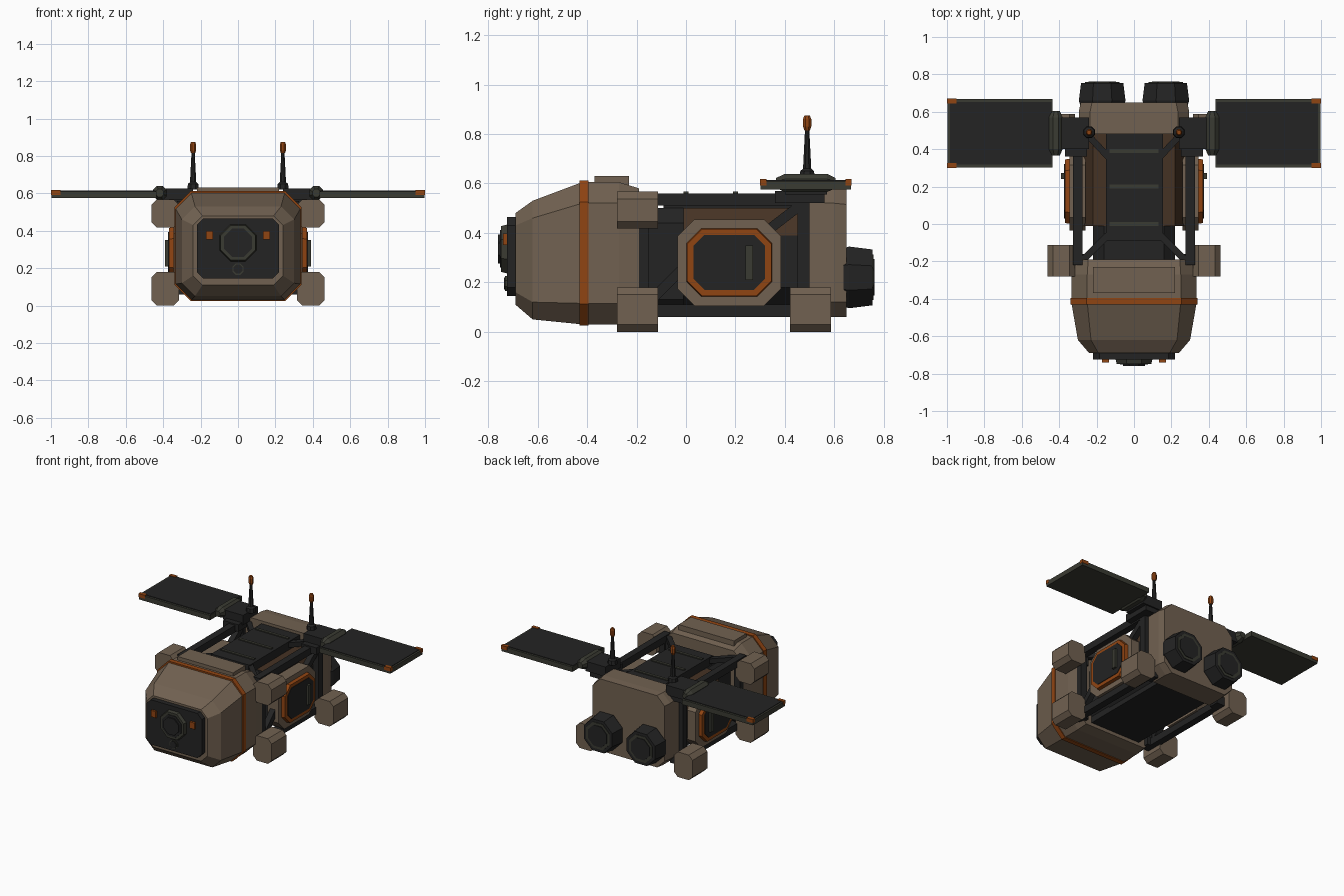
import bpy, bmesh, math
from mathutils import Vector

cube = bpy.data.objects.get("Cube")
if cube:
    bpy.data.objects.remove(cube)


def material(name, rgb):
    m = bpy.data.materials.new(name)
    m.use_nodes = True
    m.diffuse_color = (*rgb, 1)
    m.node_tree.nodes["Principled BSDF"].inputs["Base Color"].default_value = (*rgb, 1)
    return m


TAN = material("tan hull", (0.165, 0.120, 0.082))
DARK = material("charcoal", (0.017, 0.017, 0.017))
GREY = material("olive grey", (0.042, 0.043, 0.032))
ORANGE = material("burnt orange", (0.28, 0.058, 0.006))
BROWN = material("dark brown", (0.060, 0.032, 0.017))


def rect(u0, u1, v0, v1, c=0.0):
    """Rectangle outline with cut corners."""
    if not c:
        return [(u0, v0), (u1, v0), (u1, v1), (u0, v1)]
    return [(u0 + c, v0), (u1 - c, v0), (u1, v0 + c), (u1, v1 - c),
            (u1 - c, v1), (u0 + c, v1), (u0, v1 - c), (u0, v0 + c)]


def ngon(u, v, r, n=8):
    return [(u + r * math.cos(math.tau * (i + 0.5) / n),
             v + r * math.sin(math.tau * (i + 0.5) / n)) for i in range(n)]


def loft(name, mat, axis, sections, side=1):
    """Skin outlines placed along an axis; side -1 mirrors in x."""
    place = {"x": lambda u, v, w: (w * side, u, v),
             "y": lambda u, v, w: (u * side, w, v),
             "z": lambda u, v, w: (u * side, v, w)}[axis]
    bm = bmesh.new()
    rings = [[bm.verts.new(place(u, v, w)) for u, v in outline] for w, outline in sections]
    n = len(rings[0])
    for a, b in zip(rings, rings[1:]):
        for i in range(n):
            j = (i + 1) % n
            bm.faces.new((a[i], a[j], b[j], b[i]))
    bm.faces.new(rings[0])
    bm.faces.new(rings[-1])
    bmesh.ops.recalc_face_normals(bm, faces=bm.faces)
    mesh = bpy.data.meshes.new(name)
    bm.to_mesh(mesh)
    bm.free()
    mesh.materials.append(mat)
    ob = bpy.data.objects.new(name, mesh)
    bpy.context.collection.objects.link(ob)
    return ob


def prism(name, mat, axis, w0, w1, outline, side=1):
    return loft(name, mat, axis, [(w0, outline), (w1, outline)], side)


def box(name, mat, x0, x1, y0, y1, z0, z1, side=1):
    return prism(name, mat, "z", z0, z1, rect(x0, x1, y0, y1), side)


def bar(name, mat, a, b, width, side=1):
    """Square strut between two points."""
    a, b = (Vector((p[0] * side, p[1], p[2])) for p in (a, b))
    h = width / 2
    ob = prism(name, mat, "z", 0, (b - a).length, rect(-h, h, -h, h))
    ob.location = a
    ob.rotation_euler = (b - a).to_track_quat("Z", "Y").to_euler()
    return ob


# Front cabin with band and roof plate
loft("front_cabin", TAN, "y", [
    (-0.69, rect(-0.24, 0.24, 0.11, 0.48, 0.05)),
    (-0.62, rect(-0.30, 0.30, 0.05, 0.53, 0.07)),
    (-0.42, rect(-0.335, 0.335, 0.03, 0.605, 0.085)),
    (-0.27, rect(-0.335, 0.335, 0.03, 0.605, 0.085)),
    (-0.19, rect(-0.325, 0.325, 0.04, 0.58, 0.08))])
prism("cabin_band", ORANGE, "y", -0.43, -0.395, rect(-0.34, 0.34, 0.025, 0.612, 0.087))
loft("roof_plate", TAN, "z", [(0.59, rect(-0.22, 0.22, -0.37, -0.23)),
                              (0.63, rect(-0.22, 0.22, -0.37, -0.23))])

# Nose panel and docking hatch
prism("nose_panel", DARK, "y", -0.725, -0.68, rect(-0.22, 0.22, 0.145, 0.465, 0.035))
loft("hatch_ring", GREY, "y", [(-0.72, ngon(0, 0.335, 0.108)), (-0.748, ngon(0, 0.335, 0.1))])
prism("hatch_recess", DARK, "y", -0.752, -0.74, ngon(0, 0.335, 0.082))
prism("hatch_cover", DARK, "y", -0.76, -0.74, ngon(0, 0.335, 0.064))
prism("nose_port", GREY, "y", -0.732, -0.72, ngon(0, 0.195, 0.033))
prism("nose_port_cover", DARK, "y", -0.737, -0.72, ngon(0, 0.195, 0.026))

# Middle body: upper shell brown, lower faces dark
body = loft("middle_body", DARK, "y", [(w, [
    (-0.20, 0.10), (0.20, 0.10), (0.28, 0.18), (0.28, 0.39),
    (0.22, 0.50), (-0.22, 0.50), (-0.28, 0.39), (-0.28, 0.18)]) for w in (-0.01, 0.50)])
body.data.materials.append(BROWN)
for f in body.data.polygons:
    f.material_index = int(f.center.z > 0.42)
prism("neck", DARK, "y", -0.22, 0.02, rect(-0.22, 0.22, 0.07, 0.50, 0.06))
box("belly_panel", DARK, -0.20, 0.20, -0.2, 0.5, 0.065, 0.11)
prism("spine_panel", DARK, "y", -0.09, 0.49, rect(-0.15, 0.155, 0.49, 0.56))
for y in (0.0, 0.2, 0.39):
    box("spine_strip", GREY, -0.13, 0.13, y - 0.01, y + 0.01, 0.55, 0.567)

# Rear block
loft("rear_block", TAN, "y", [
    (0.48, rect(-0.295, 0.295, 0.06, 0.58, 0.06)),
    (0.60, rect(-0.295, 0.295, 0.06, 0.58, 0.06)),
    (0.65, rect(-0.285, 0.285, 0.06, 0.575, 0.06))])

for s in (1, -1):
    # Nose lamps
    box("nose_lamp", ORANGE, 0.135, 0.172, -0.74, -0.72, 0.352, 0.398, s)

    # Space frame rails, posts and braces
    for z in (0.06, 0.51):
        box("frame_rail", DARK, 0.275, 0.325, -0.22, 0.50, z, z + 0.05, s)
    box("rear_post", DARK, 0.275, 0.325, 0.45, 0.50, 0.06, 0.56, s)
    box("front_post", DARK, 0.275, 0.325, -0.20, -0.15, 0.06, 0.56, s)
    bar("front_top_brace", DARK, (0.29, -0.21, 0.535), (0.14, -0.06, 0.535), 0.035, s)
    bar("rear_top_brace", DARK, (0.27, 0.5, 0.535), (0.13, 0.35, 0.535), 0.035, s)
    bar("rear_side_brace", DARK, (0.30, 0.48, 0.525), (0.30, 0.33, 0.41), 0.04, s)
    bar("front_side_brace", DARK, (0.30, -0.17, 0.10), (0.30, 0.0, 0.27), 0.04, s)

    # Side door
    loft("door_frame", TAN, "x", [(0.26, rect(-0.035, 0.385, 0.105, 0.455, 0.07)),
                                  (0.345, rect(-0.035, 0.385, 0.105, 0.455, 0.07))], s)
    loft("door_ring", ORANGE, "x", [(0.33, rect(0.0, 0.35, 0.14, 0.42, 0.06)),
                                    (0.37, rect(0.005, 0.345, 0.145, 0.415, 0.06))], s)
    prism("door_panel", DARK, "x", 0.34, 0.374, rect(0.03, 0.32, 0.17, 0.392, 0.045), s)
    box("door_handle", GREY, 0.36, 0.39, 0.24, 0.272, 0.21, 0.35, s)

    # Thruster pods with their brackets
    for name, y, z0, z1 in (("front_lower", -0.28, 0.0, 0.18),
                            ("front_upper", -0.28, 0.417, 0.568),
                            ("rear_lower", 0.42, 0.0, 0.18)):
        prism(name + "_pod", TAN, "y", y, y + 0.167, rect(0.315, 0.463, z0, z1, 0.03), s)
        zm = (z0 + z1) / 2
        box(name + "_bracket", DARK, 0.25, 0.33, y + 0.05, y + 0.12, zm - 0.03, zm + 0.03, s)

    # Rear engines
    loft("engine", DARK, "y", [(0.60, ngon(0.17, 0.22, 0.115)), (0.66, ngon(0.17, 0.22, 0.135)),
                               (0.755, ngon(0.17, 0.22, 0.122))], s)
    prism("engine_ring", GREY, "y", 0.75, 0.758, ngon(0.17, 0.22, 0.10), s)
    prism("engine_core", DARK, "y", 0.75, 0.762, ngon(0.17, 0.22, 0.08), s)

    # Solar wing, hinge and arm
    box("wing_arm", DARK, 0.24, 0.40, 0.40, 0.57, 0.555, 0.625, s)
    box("wing_arm_base", DARK, 0.25, 0.37, 0.36, 0.56, 0.52, 0.57, s)
    loft("wing_hinge", GREY, "y", [(0.365, ngon(0.418, 0.602, 0.022)), (0.40, ngon(0.418, 0.602, 0.04)),
                                   (0.57, ngon(0.418, 0.602, 0.04)), (0.605, ngon(0.418, 0.602, 0.022))], s)
    box("wing_frame", GREY, 0.435, 0.998, 0.302, 0.668, 0.575, 0.61, s)
    box("wing_cells", DARK, 0.44, 0.985, 0.317, 0.653, 0.60, 0.614, s)
    for y in (0.30, 0.645):
        box("wing_corner", ORANGE, 0.95, 1.0, y, y + 0.025, 0.592, 0.617, s)

    # Antenna
    loft("antenna_mast", DARK, "z", [(0.62, ngon(0.24, 0.49, 0.034)), (0.65, ngon(0.24, 0.49, 0.03)),
                                     (0.66, ngon(0.24, 0.49, 0.018)), (0.825, ngon(0.24, 0.49, 0.009))], s)
    loft("antenna_tip", ORANGE, "z", [(0.815, ngon(0.24, 0.49, 0.012)), (0.83, ngon(0.24, 0.49, 0.018)),
                                      (0.86, ngon(0.24, 0.49, 0.018)), (0.875, ngon(0.24, 0.49, 0.012))], s)
